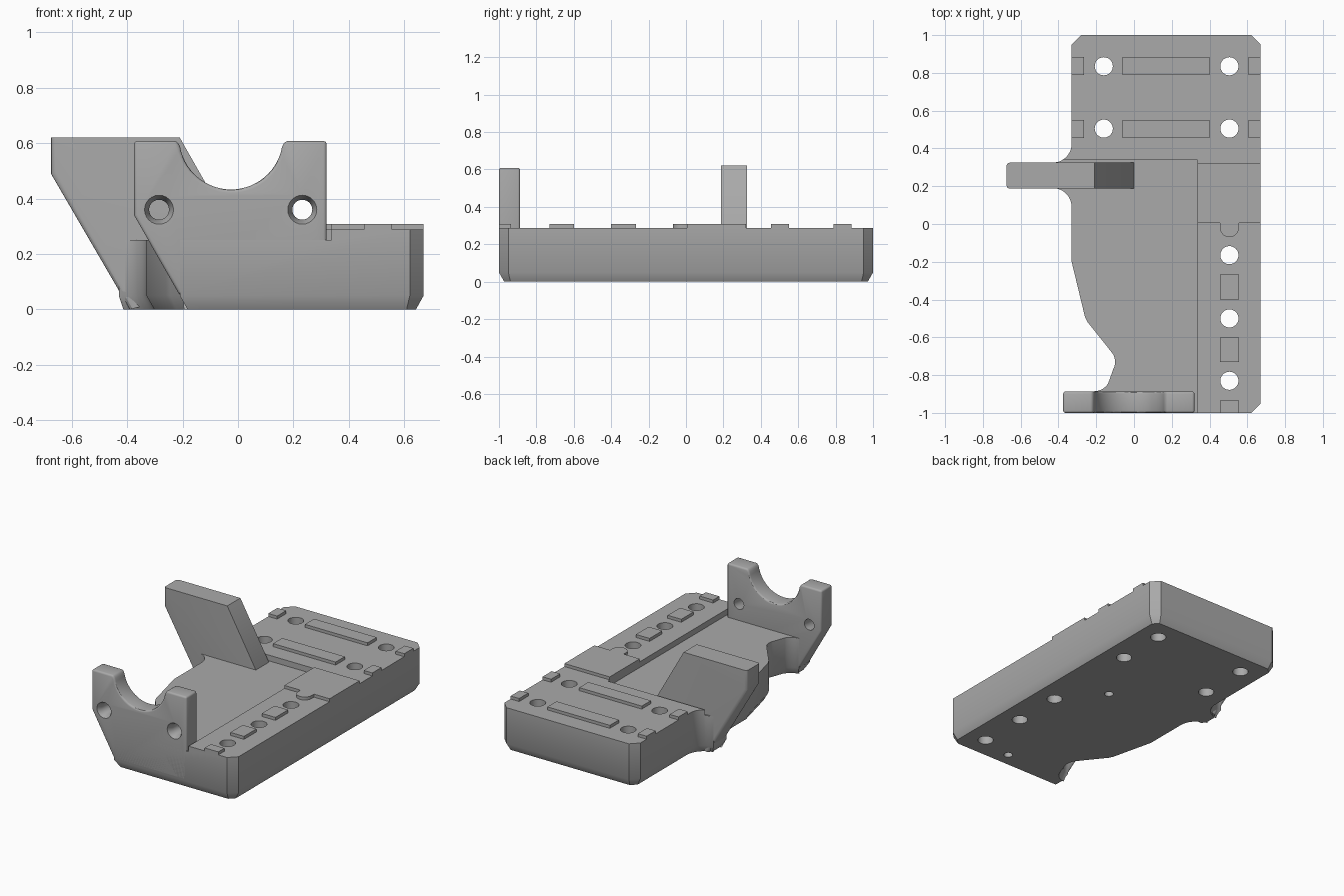
import bpy, bmesh, math
from mathutils import Vector

old = bpy.data.objects.get("Cube")
if old:
    bpy.data.objects.remove(old)

grey = bpy.data.materials.new("grey plastic")
grey.use_nodes = True
COLOUR = (0.4, 0.4, 0.4, 1)
grey.diffuse_color = COLOUR
grey.node_tree.nodes["Principled BSDF"].inputs["Base Color"].default_value = COLOUR


def finish(name, bm):
    bmesh.ops.recalc_face_normals(bm, faces=bm.faces)
    mesh = bpy.data.meshes.new(name)
    bm.to_mesh(mesh)
    bm.free()
    mesh.materials.append(grey)
    ob = bpy.data.objects.new(name, mesh)
    bpy.context.collection.objects.link(ob)
    return ob


def loft(rings):
    """Close a stack of matching rings into a solid."""
    bm = bmesh.new()
    loops = [[bm.verts.new(p) for p in ring] for ring in rings]
    n = len(loops[0])
    for a, b in zip(loops, loops[1:]):
        for i in range(n):
            j = (i + 1) % n
            bm.faces.new((a[i], a[j], b[j], b[i]))
    bm.faces.new(loops[0][::-1])
    bm.faces.new(loops[-1])
    return bm


def upright(pts, lo, hi):
    return loft([[(x, y, z) for x, y in pts] for z in (lo, hi)])


def across(pts, lo, hi):
    return loft([[(x, y, z) for x, z in pts] for y in (lo, hi)])


def box(x0, x1, y0, y1, z0, z1):
    return upright([(x0, y0), (x1, y0), (x1, y1), (x0, y1)], z0, z1)


def arc(cx, cy, r, start, end, n=12):
    angles = [math.radians(start + (end - start) * i / n) for i in range(n + 1)]
    return [(cx + r * math.cos(a), cy + r * math.sin(a)) for a in angles]


def inset(pts, d):
    """Offset a counter-clockwise outline inward with mitred corners."""
    out = []
    for i, p in enumerate(pts):
        a, b, c = Vector(pts[i - 1]), Vector(p), Vector(pts[(i + 1) % len(pts)])
        u, v = (b - a).normalized(), (c - b).normalized()
        n1, n2 = Vector((-u.y, u.x)), Vector((-v.y, v.x))
        out.append(tuple(b + (n1 + n2) * d / (1 + n1.dot(n2))))
    return out


def apply_modifier(ob, mod):
    bpy.context.view_layer.objects.active = ob
    bpy.ops.object.modifier_apply(modifier=mod.name)


def cut(ob, bm):
    cutter = finish("cutter", bm)
    cutter.hide_render = True
    mod = ob.modifiers.new("cut", "BOOLEAN")
    mod.operation, mod.solver, mod.object = "DIFFERENCE", "EXACT", cutter
    apply_modifier(ob, mod)
    bpy.data.objects.remove(cutter)


# Base body with chamfered lower rim and a shaped right-hand edge
outline = [(0.62, -1), (0.67, -0.95), (0.67, 0.95), (0.62, 1), (-0.28, 1), (-0.33, 0.95)]
outline += arc(-0.43, 0.425, 0.1, 0, -90)
outline += arc(-0.43, 0.09, 0.1, 90, 0)
outline += [(-0.33, -0.2), (-0.26, -0.49), (-0.245, -0.52)]
outline += arc(-0.18, -0.73, 0.08, 40, -28, 8)
outline += arc(-0.21, -0.80, 0.085, -30, -90, 8)
outline += [(-0.21, -1)]
base = finish("base_body", loft([
    [(x, y, 0) for x, y in inset(outline, 0.028)],
    [(x, y, 0.05) for x, y in outline],
    [(x, y, 0.288) for x, y in outline]]))

# Sunken middle deck
cut(base, box(-0.8, 0.337, -1.2, 0.34, 0.25, 0.5))

# Round holes through the base, and two small blind holes below
holes = [(0.505, y) for y in (-0.83, -0.5, -0.165, 0.505, 0.835)]
holes += [(-0.16, 0.505), (-0.16, 0.835)]
for x, y in holes:
    cut(base, upright(arc(x, y, 0.048, 0, 348.75, 31), -0.1, 0.5))
for x, y in ((0.287, 0.1), (0.28, -0.88)):
    cut(base, upright(arc(x, y, 0.028, 0, 337.5, 15), -0.1, 0.2))

# Front cradle plate with a half-round seat
profile = [(-0.18, 0.0505), (0.32, 0.0505), (0.32, 0.608), (0.17, 0.608)]
profile += arc(-0.025, 0.62, 0.187, -10, -170, 28)
profile += [(-0.22, 0.608), (-0.375, 0.608), (-0.375, 0.34), (-0.21, 0.0505)]
plate = finish("cradle_plate", across(profile, -1, -0.887))
bevel = plate.modifiers.new("round", "BEVEL")
bevel.width, bevel.segments, bevel.limit_method = 0.012, 3, "ANGLE"
apply_modifier(plate, bevel)

# Countersunk screw holes
for x in (-0.285, 0.232):
    rings = [(-1.01, 0.057), (-0.965, 0.036), (-0.8, 0.036)]
    cut(plate, loft([[(px, y, pz) for px, pz in arc(x, 0.36, r, 0, 345, 23)]
                     for y, r in rings]))

# Slanted side arm with rounded outer edges
arm_bm = across([(-0.675, 0.62), (-0.21, 0.62), (0, 0.25), (0, 0.1),
                 (-0.39, 0), (-0.675, 0.49)], 0.187, 0.325)
outer = [e for e in arm_bm.edges
         if abs(e.verts[0].co.y - e.verts[1].co.y) < 0.01
         and all(v.co.x < -0.38 for v in e.verts)]
bmesh.ops.bevel(arm_bm, geom=outer, offset=0.018, segments=3, profile=0.5, affect="EDGES")
arm = finish("side_arm", arm_bm)

# Raised pad with a rounded tab
pad = finish("raised_pad", box(0.337, 0.67, 0.005, 0.32, 0.27, 0.308))
tab = finish("pad_tab", upright([(0.455, 0.01), (0.455, -0.02)]
                                + arc(0.505, -0.02, 0.05, 180, 360)
                                + [(0.555, 0.01)], 0.27, 0.308))
cut(tab, upright(arc(0.505, -0.165, 0.048, 0, 348.75, 31), 0, 0.5))

# Locating blocks on the side rail
for y0, y1 in ((-1, -0.935), (-0.73, -0.6), (-0.4, -0.267)):
    finish("rail_block", box(0.455, 0.555, y0, y1, 0.27, 0.308))

# Locating strips on the rear deck
for y in (0.502, 0.837):
    for x0, x1 in ((-0.33, -0.265), (-0.06, 0.4), (0.607, 0.67)):
        finish("rear_strip", box(x0, x1, y - 0.048, y + 0.048, 0.27, 0.308))

for ob in (base, plate, arm, tab):
    bpy.ops.object.select_all(action="DESELECT")
    ob.select_set(True)
    bpy.context.view_layer.objects.active = ob
    bpy.ops.object.shade_smooth_by_angle(angle=math.radians(30))
